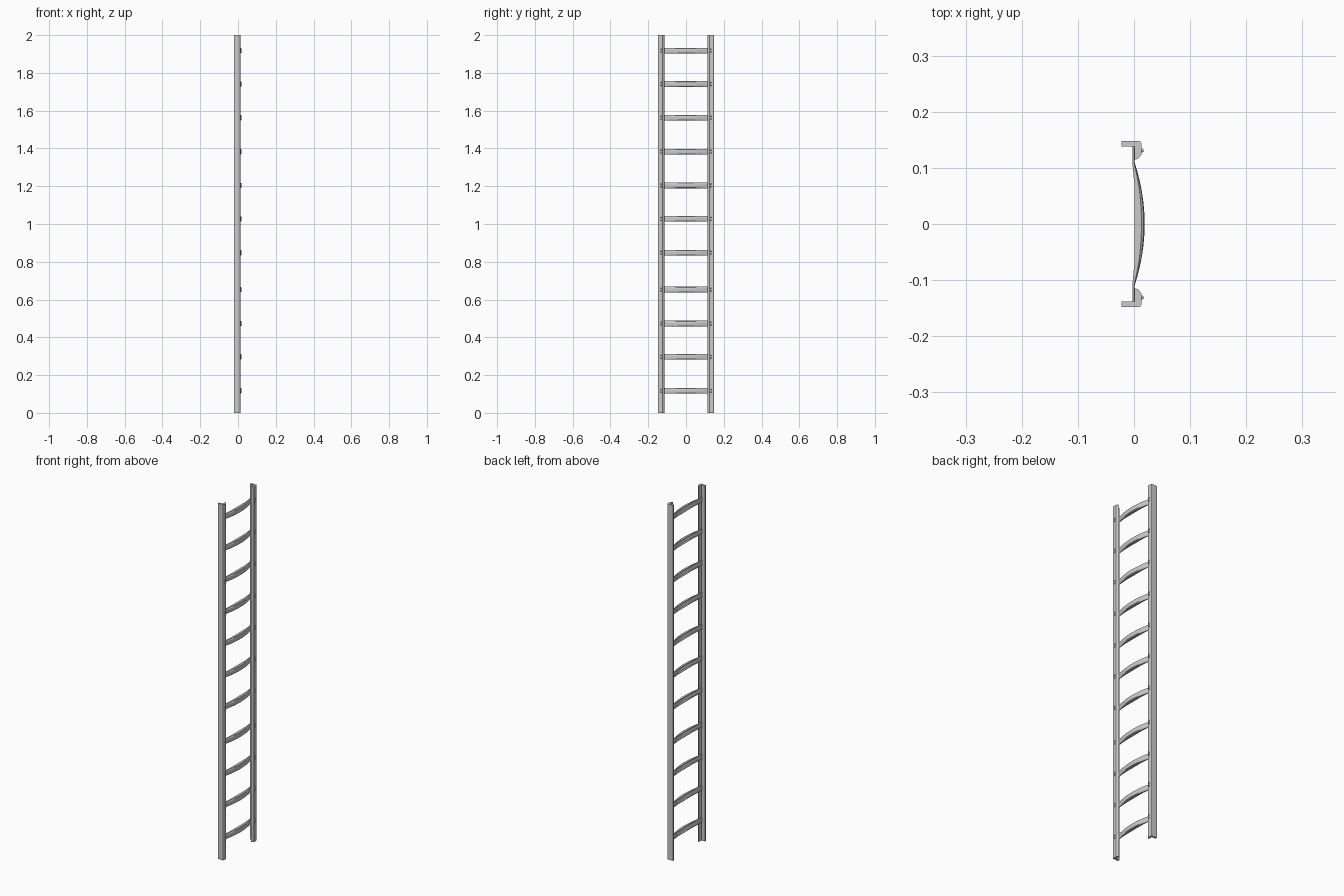
import bpy, bmesh
from mathutils import Matrix

if "Cube" in bpy.data.objects:
    bpy.data.objects.remove(bpy.data.objects["Cube"])


def make_object(name, bm):
    bmesh.ops.recalc_face_normals(bm, faces=bm.faces)
    mesh = bpy.data.meshes.new(name)
    bm.to_mesh(mesh)
    bm.free()
    ob = bpy.data.objects.new(name, mesh)
    bpy.context.collection.objects.link(ob)
    return ob


def loft(bm, sections):
    """Skin a list of closed point loops and cap both ends."""
    loops = [[bm.verts.new(p) for p in s] for s in sections]
    n = len(loops[0])
    for a, b in zip(loops, loops[1:]):
        for i in range(n):
            j = (i + 1) % n
            bm.faces.new((a[i], a[j], b[j], b[i]))
    bm.faces.new(loops[0])
    bm.faces.new(loops[-1])


# Side rails: angle profile with an outer flange and a bevelled front web
PROFILE = [(-0.022, 0.138), (-0.022, 0.148), (0.008, 0.148), (0.011, 0.147),
           (0.013, 0.144), (0.013, 0.124), (0.008, 0.117), (0.001, 0.114),
           (0.001, 0.138)]
for side, label in ((1, "left"), (-1, "right")):
    bm = bmesh.new()
    loft(bm, [[(x, side * y, z) for x, y in PROFILE] for z in (0, 2)])
    make_object("rail_" + label, bm)


# Rung cross-section: pressed channel, open at the back, flattening at the ends
def rung_section(y, z):
    a = abs(y)
    h, t = 0.015, 0.003
    k = min(1, a / 0.11)
    xb = 0.001 - 0.004 * max(0, (k - 0.6) / 0.4)
    xf = 0.019 - 0.018 * k ** 2
    xs = xb + (xf - xb) * 0.68
    xi = max(xb + 0.0002, xf - t)
    xj = max(xb + 0.0001, xs - t * 0.5)
    half = [(xb, h), (xs, h), (xs + (xf - xs) * 0.7, h * 0.8), (xf, h * 0.4)]
    inner = [(xi, h * 0.3), (xj, h - t), (xb, h - t)]
    pts = half + [(x, -v) for x, v in reversed(half)]
    pts += [(x, -v) for x, v in reversed(inner)] + inner
    return [(x, y, z + v) for x, v in pts]


HEIGHTS = [0.117, 0.297, 0.473, 0.653, 0.848, 1.027, 1.204, 1.383, 1.563, 1.741, 1.918]
STATIONS = [-0.138] + [-0.11 + 0.22 * i / 16 for i in range(17)] + [0.138]
for i, z in enumerate(HEIGHTS, 1):
    bm = bmesh.new()
    loft(bm, [rung_section(y, z) for y in STATIONS])
    rung = make_object(f"rung_{i}", bm)
    bpy.context.view_layer.objects.active = rung
    rung.select_set(True)
    bpy.ops.object.shade_smooth_by_angle()
    rung.select_set(False)

# Rivets: a vertical pair through each rail at every rung end
bm = bmesh.new()
for z in HEIGHTS:
    for y in (-0.131, 0.131):
        for dz in (-0.007, 0.007):
            m = Matrix.Translation((0.0145, y, z + dz)) @ Matrix.Rotation(1.5707963, 4, 'Y')
            bmesh.ops.create_cone(bm, cap_ends=True, segments=10, radius1=0.004,
                                  radius2=0.0025, depth=0.005, matrix=m)
make_object("rivets", bm)
